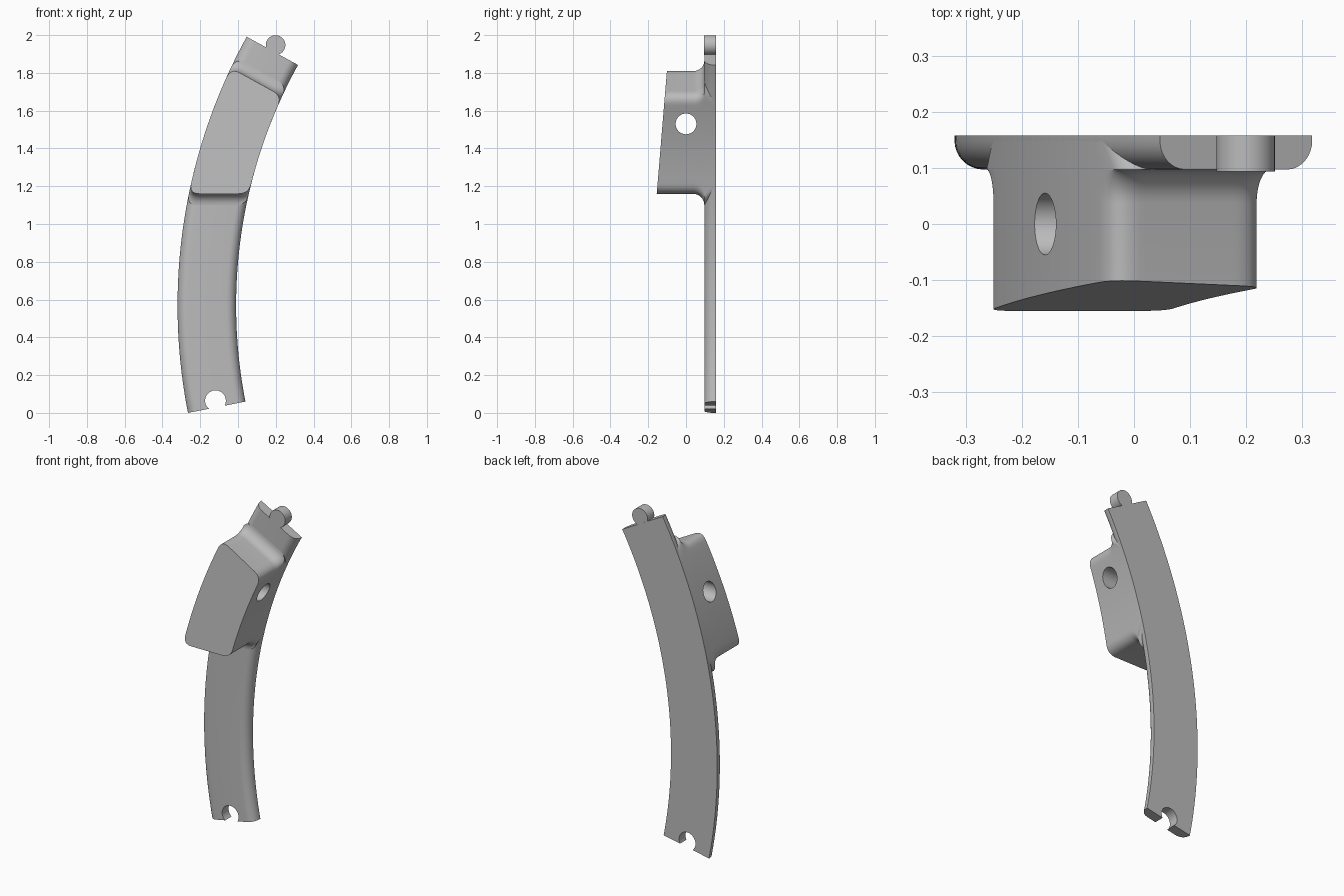
import bpy, bmesh
from math import sin, cos, asin, sqrt, pi, radians
from mathutils import Vector

if "Cube" in bpy.data.objects:
    bpy.data.objects.remove(bpy.data.objects["Cube"])

CX, CZ = 2.63, 0.568              # centre of the bend
R_IN, R_OUT = 2.64, 2.95
A0, A1 = radians(-11.1), radians(28.85)
BACK, FRONT = 0.158, 0.097        # plate thickness along y

grey = bpy.data.materials.new("plain grey")
grey.use_nodes = True
COLOUR = (0.5, 0.5, 0.5, 1)
grey.diffuse_color = COLOUR
grey.node_tree.nodes["Principled BSDF"].inputs["Base Color"].default_value = COLOUR


def on_arc(r, a):
    return Vector((CX - r * cos(a), CZ + r * sin(a)))


def loft(name, rings):
    """Skin a list of equal closed rings and cap both ends."""
    bm = bmesh.new()
    rows = [[bm.verts.new(p) for p in ring] for ring in rings]
    n = len(rows[0])
    for a, b in zip(rows, rows[1:]):
        for i in range(n):
            j = (i + 1) % n
            bm.faces.new((a[i], a[j], b[j], b[i]))
    bm.faces.new(rows[0])
    bm.faces.new(rows[-1])
    bmesh.ops.recalc_face_normals(bm, faces=bm.faces)
    mesh = bpy.data.meshes.new(name)
    bm.to_mesh(mesh)
    bm.free()
    ob = bpy.data.objects.new(name, mesh)
    bpy.context.collection.objects.link(ob)
    mesh.materials.append(grey)
    return ob


def rod(name, centre, radius, start, end, axis):
    """Cylinder along x or y; centre gives the other two coordinates."""
    rings = []
    for d in (start, end):
        ring = []
        for i in range(48):
            u = centre[0] + radius * cos(2 * pi * i / 48)
            v = centre[1] + radius * sin(2 * pi * i / 48)
            ring.append((d, u, v) if axis == "x" else (u, d, v))
        rings.append(ring)
    return loft(name, rings)


def activate(ob):
    bpy.ops.object.select_all(action="DESELECT")
    ob.select_set(True)
    bpy.context.view_layer.objects.active = ob


def cut(ob, cutter):
    activate(ob)
    mod = ob.modifiers.new("cut", "BOOLEAN")
    mod.operation, mod.solver, mod.object = "DIFFERENCE", "EXACT", cutter
    bpy.ops.object.modifier_apply(modifier=mod.name)
    bpy.data.objects.remove(cutter)


# Curved plate: flat back, rounded front edges
CORNER = 0.052
section = [(R_IN, BACK)]
for i in range(9):
    t = pi / 2 * i / 8
    section.append((R_IN + CORNER * (1 - cos(t)), FRONT + CORNER * (1 - sin(t))))
section += [(R_IN + R_OUT - r, y) for r, y in reversed(section)]
rings = []
for k in range(65):
    a = A0 + (A1 - A0) * k / 64
    rings.append([(on_arc(r, a).x, y, on_arc(r, a).y) for r, y in section])
plate = loft("curved_plate", rings)

# Round socket at the lower end and matching knob at the upper end
R_MID, REACH = (R_IN + R_OUT) / 2, 0.035
socket = on_arc(R_MID, A0 + REACH / R_MID)
cut(plate, rod("socket_cutter", socket, 0.055, 0, 0.3, "y"))
knob_at = on_arc(R_MID, A1 + REACH / R_MID)
knob = rod("end_knob", knob_at, 0.052, 0.094, BACK - 0.0005, "y")


# Raised block: follows the bend, flat lower end, upper end parallel to the plate end
def block_outline(flare):
    def low(r):
        return asin((1.16 - flare - CZ) / r)

    def high(r):
        return A1 - asin((0.185 - flare) / r)

    corners = [on_arc(R_OUT, low(R_OUT)), on_arc(R_IN, low(R_IN)),
               on_arc(R_IN, high(R_IN)), on_arc(R_OUT, high(R_OUT))]
    rnd = 0.055

    def straight(p, q, t):
        return p.lerp(q, t)

    def side(p, q, r):
        a, b = [asin((v.y - CZ) / r) for v in (p, q)]
        return lambda t: on_arc(r, a + (b - a) * t)

    edges = []
    for i, r in enumerate((None, R_IN, None, R_OUT)):
        p, q = corners[i], corners[(i + 1) % 4]
        f = side(p, q, r) if r else (lambda t, p=p, q=q: straight(p, q, t))
        e = rnd / (q - p).length
        edges.append([f(e + (1 - 2 * e) * k / 16) for k in range(17)])
    pts = []
    for i in range(4):
        nxt = edges[(i + 1) % 4][0]
        pts += edges[i]
        a, c = edges[i][-1], corners[(i + 1) % 4]
        for k in range(1, 8):
            t = k / 8
            pts.append(a * (1 - t) ** 2 + c * 2 * t * (1 - t) + nxt * t * t)
    return pts


FILLET = 0.06
base = block_outline(0)
rings = [[(p.x, -0.155 + 0.083 * (p.y - 1.16), p.y) for p in base]]
for k in range(9):
    d = FILLET * sin(pi / 2 * k / 8)
    flare = FILLET - sqrt(max(FILLET ** 2 - d ** 2, 0))
    rings.append([(p.x, FRONT - FILLET + d, p.y) for p in block_outline(flare)])
rings.append([(p.x, BACK - 0.0005, p.y) for p in base])
block = loft("raised_block", rings)

# Cross hole through the block
cut(block, rod("hole_cutter", (0, 1.53), 0.055, -1, 1, "x"))

for ob in (plate, block, knob):
    activate(ob)
    bpy.ops.object.shade_smooth_by_angle(angle=radians(35))
